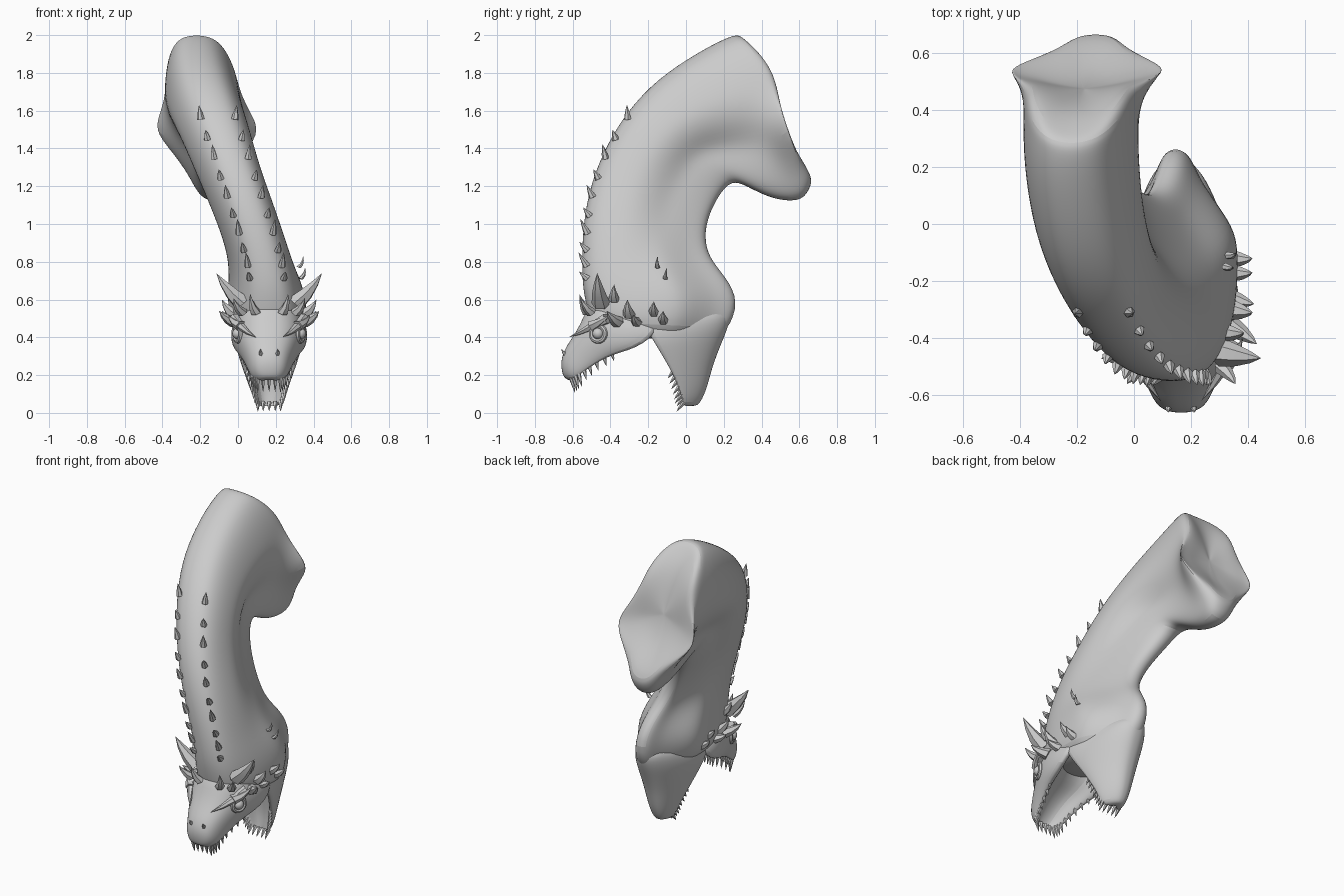
import bpy, bmesh, math, random
from mathutils import Vector

if "Cube" in bpy.data.objects:
    bpy.data.objects.remove(bpy.data.objects["Cube"])

random.seed(4)
CX = 0.165  # head centre line


def finish(name, bm, subdiv=0, angle=40):
    bmesh.ops.recalc_face_normals(bm, faces=bm.faces[:])
    me = bpy.data.meshes.new(name)
    bm.to_mesh(me)
    bm.free()
    ob = bpy.data.objects.new(name, me)
    bpy.context.collection.objects.link(ob)
    if subdiv:
        m = ob.modifiers.new("smooth", 'SUBSURF')
        m.levels = m.render_levels = subdiv
    bpy.ops.object.select_all(action='DESELECT')
    ob.select_set(True)
    bpy.context.view_layer.objects.active = ob
    bpy.ops.object.shade_smooth_by_angle(angle=math.radians(angle))
    return ob


def ring(D, V, xd, xv, half, bow=0.0):
    """Mirrored section from the dorsal point D to the ventral point V (y, z)."""
    D, V = Vector(D), Vector(V)
    ch = V - D
    out = Vector((-ch.y, ch.x)).normalized()
    mirrored = [(s, -w) for s, w in half[-2:0:-1]]
    pts = []
    for s, w in half + mirrored:
        p = D + ch * s + out * bow * math.sin(math.pi * min(max(s, 0), 1) ** .7)
        pts.append(Vector((xd + (xv - xd) * s + w, p.x, p.y)))
    return pts


def shrink(pts, f, push):
    c = sum(pts, Vector()) / len(pts)
    return [c + (p - c) * f + Vector(push) for p in pts]


def loft(name, rings, subdiv=2):
    bm = bmesh.new()
    vs = [[bm.verts.new(p) for p in r] for r in rings]
    n = len(vs[0])
    for a, b in zip(vs, vs[1:]):
        for i in range(n):
            bm.faces.new((a[i], a[(i + 1) % n], b[(i + 1) % n], b[i]))
    bm.faces.new(vs[0])
    bm.faces.new(vs[-1])
    return finish(name, bm, subdiv)


def neck_half(w0, w1, w2, n=12):
    """Half section: broad back, pinched side groove, narrow throat ridge."""
    keys = [(0, w0), (.43, w0 * .97), (.63, w1), (.88, w2), (1.01, w2)]
    out = []
    for i in range(n + 1):
        a = math.pi * i / n
        s = (1 - math.cos(a)) / 2
        for (s0, u), (s1, v) in zip(keys, keys[1:]):
            if s0 <= s <= s1:
                w = u + (v - u) * (s - s0) / (s1 - s0)
                break
        out.append((s, w * abs(math.sin(a)) ** .75 if 0 < i < n else 0))
    return out


# neck: dorsal (y, z), ventral (y, z), x dorsal, x ventral, three widths, bow
NECK = [
    ((.28, 2.005), (.655, 1.18), -.22, -.13, (.205, .305, .15), .05),
    ((.24, 2.0), (.62, 1.125), -.22, -.13, (.21, .25, .15), .04),
    ((.17, 1.97), (.54, 1.115), -.22, -.13, (.215, .15, .14), .03),
    ((.05, 1.905), (.43, 1.14), -.21, -.13, (.215, .115, .13), .01),
    ((-.15, 1.775), (.33, 1.195), -.175, -.13, (.21, .105, .125), 0),
    ((-.32, 1.595), (.245, 1.235), -.115, -.12, (.2, .11, .115), 0),
    ((-.445, 1.38), (.175, 1.15), -.045, -.08, (.185, .12, .11), 0),
    ((-.52, 1.17), (.12, 1.04), .025, -.01, (.18, .125, .105), 0),
    ((-.55, .97), (.10, .93), .09, .05, (.175, .14, .10), 0),
    ((-.555, .79), (.125, .82), .14, .095, (.175, .165, .095), 0),
    ((-.55, .66), (.215, .72), .16, .13, (.195, .20, .095), 0),
    ((-.53, .56), (.288, .59), CX, .145, (.215, .215, .095), 0),
    ((-.51, .48), (.225, .43), CX, .16, (.21, .20, .11), 0),
]
rings = [ring(d, v, xd, xv, neck_half(*w), b) for d, v, xd, xv, w, b in NECK]


def mount_ring(f, push):
    """End face: dome above, valley in the middle, lobe below."""
    pts = shrink(rings[0], f, (0, push, push * .45))
    for p in pts:
        s = (2.005 - p.z) / .825
        k = .03 * math.cos(math.tau * (s - .22) / .75)
        p += Vector((0, k * .91, k * .41))
    return pts


mount = [mount_ring(.06, 0), mount_ring(.35, 0), mount_ring(.65, .008), mount_ring(.9, .01)]
mouth_back = [shrink(rings[-1], f, (0, 0, p)) for f, p in ((.75, -.05), (.35, -.065))]
loft("neck", mount + rings + mouth_back)

# jaws: hollow half sections scaled by the width of each station
JAW = [(0, 0), (.01, .3), (.12, .65), (.35, .88), (.7, 1), (.96, .98),
       (1.0, .86), (.9, .7), (.62, .5), (.55, 0)]
CHIN = [(0, 0), (.01, .22), (.12, .47), (.35, .72), (.7, .95), (.96, 1),
        (1.0, .87), (.9, .7), (.62, .45), (.55, 0)]


def jaw_ring(d, v, w, half):
    return ring(d, v, CX - (.015 if half is CHIN else 0), CX, [(s, k * w) for s, k in half])


UPPER = [
    ((-.49, .64), (-.08, .50), .19),
    ((-.545, .50), (-.22, .345), .215),
    ((-.59, .415), (-.39, .31), .168),
    ((-.64, .345), (-.50, .245), .126),
    ((-.665, .275), (-.575, .19), .102),
    ((-.655, .205), (-.605, .175), .07),
]
LOWER = [  # outer (chin) side first, inner lip side second
    ((.235, .58), (-.26, .52), .17),
    ((.235, .48), (-.20, .41), .195),
    ((.195, .385), (-.145, .325), .175),
    ((.14, .25), (-.075, .21), .135),
    ((.112, .13), (-.035, .12), .10),
    ((.075, .05), (-.02, .045), .07),
]
for name, st, half in (("upper_jaw", UPPER, JAW), ("lower_jaw", LOWER, CHIN)):
    r = [jaw_ring(*s, half) for s in st]
    loft(name, r + [shrink(r[-1], .55, (0, 0, -.012))])


def spike(bm, base, tip, r, bend=(0, 0, 0), n=6):
    base, tip = Vector(base), Vector(tip)
    q = (tip - base).to_track_quat('Z', 'Y')
    rows = []
    for t, f in ((0, 1), (.35, .75), (.7, .4)):
        c = base.lerp(tip, t) + Vector(bend) * math.sin(math.pi * t)
        rows.append([bm.verts.new(c + q @ Vector((math.cos(i * math.tau / n) * r * f,
                     math.sin(i * math.tau / n) * r * f, 0))) for i in range(n)])
    top = bm.verts.new(tip)
    for i in range(n):
        j = (i + 1) % n
        for a, b in zip(rows, rows[1:]):
            bm.faces.new((a[i], a[j], b[j], b[i]))
        bm.faces.new((rows[-1][i], rows[-1][j], top))
    bm.faces.new(rows[0][::-1])


def mirrored_spikes(name, items):
    bm = bmesh.new()
    for (bx, by, bz), (tx, ty, tz), r in items:
        for sgn in (-1, 1):
            spike(bm, (CX + sgn * bx, by, bz), (CX + sgn * tx, ty, tz), r,
                  bend=(sgn * .008, -.004, -.006))
    finish(name, bm)


# head horns, brow ridges and cheek spikes (offsets from the centre line)
mirrored_spikes("crown_horns", [
    ((.14, -.45, .58), (.28, -.47, .74), .05),
    ((.16, -.38, .60), (.22, -.38, .68), .03),
    ((.07, -.52, .53), (.10, -.565, .63), .028),
    ((.14, -.50, .53), (.19, -.56, .61), .028),
])
mirrored_spikes("brow_ridges", [
    ((.185, -.42, .50), (.07, -.62, .40), .03),
    ((.15, -.50, .46), (.215, -.40, .52), .03),
])
mirrored_spikes("cheek_spikes", [
    ((.18, -.30, .52), (.25, -.31, .60), .035),
    ((.18, -.36, .48), (.265, -.42, .54), .035),
    ((.18, -.26, .48), (.255, -.28, .52), .03),
    ((.18, -.17, .53), (.25, -.17, .59), .03),
    ((.18, -.12, .49), (.25, -.12, .54), .03),
    ((.155, -.15, .77), (.18, -.15, .83), .014),
    ((.165, -.11, .71), (.19, -.10, .77), .014),
])
mirrored_spikes("nostril_bumps", [((.03, -.62, .30), (.045, -.66, .34), .018)])

# two rows of small scales lying along the back of the neck
bm = bmesh.new()
for (d0, _, x0, *_a), (d1, _, x1, *_b) in zip(NECK[5:10], NECK[6:11]):
    for t, size in ((.12, 1), (.62, .6)):
        p, x = Vector(d0).lerp(Vector(d1), t), x0 + (x1 - x0) * t
        tang = (Vector(d0) - Vector(d1)).normalized()
        nrm = Vector((-tang.y, tang.x))
        L = random.uniform(.06, .08) * size
        for sgn in (-1, 1):
            b = p - nrm * .03
            e = b + tang * L + nrm * .042
            spike(bm, (x + sgn * .09, b.x, b.y), (x + sgn * .1, e.x, e.y), .02)
finish("neck_scales", bm)


# teeth along both lips
def lip_teeth(name, stations, direction, count, l0, l1):
    bm = bmesh.new()
    d = Vector(direction).normalized()
    for i in range(count):
        u = (len(stations) - 1) * i / (count - 1)
        k = min(int(u), len(stations) - 2)
        a, b = stations[k], stations[k + 1]
        v = Vector(a[1]).lerp(Vector(b[1]), u - k)
        w = (a[2] + (b[2] - a[2]) * (u - k)) * .86
        L = (l0 + (l1 - l0) * i / (count - 1)) * random.uniform(.8, 1.1)
        for sgn in (-1, 1):
            base = Vector((CX + sgn * w, v.x, v.y)) - d * .015
            spike(bm, base, base + d * (L + .015), .013, n=5)
    for x in (-.032, 0, .032):  # front teeth
        v = Vector(stations[-1][1])
        base = Vector((CX + x, v.x, v.y)) - d * .015
        spike(bm, base, base + d * (l1 + .012), .013, n=5)
    finish(name, bm)


lip_teeth("upper_teeth", UPPER[2:], (0, .25, -1), 9, .04, .07)
lip_teeth("lower_teeth", LOWER[3:], (0, -.8, -1), 8, .04, .05)

# eyes with raised lids
for sgn, side in ((-1, "left"), (1, "right")):
    loc = (CX + sgn * .165, -.465, .42)
    bpy.ops.mesh.primitive_uv_sphere_add(segments=16, ring_count=10, radius=.03, location=loc)
    bpy.context.object.name = side + "_eye"
    bpy.ops.object.shade_smooth_by_angle()
    bpy.ops.mesh.primitive_torus_add(major_radius=.04, minor_radius=.014, major_segments=18,
                                     minor_segments=8, location=loc,
                                     rotation=(0, math.pi / 2, -sgn * .4))
    bpy.context.object.name = side + "_eyelid"
    bpy.ops.object.shade_smooth_by_angle()
